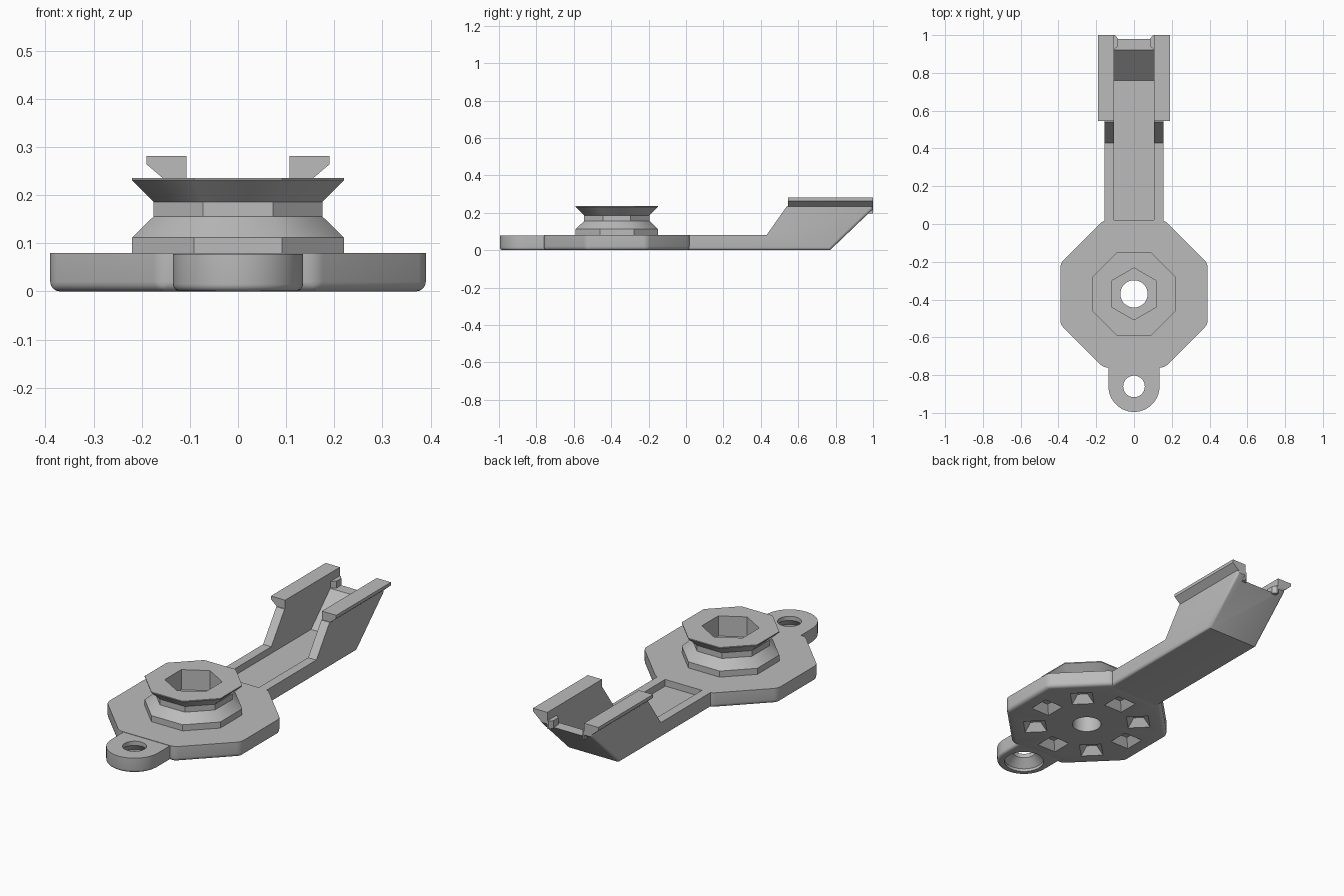
import bpy, bmesh
from math import radians, cos, sin, pi
from mathutils import Matrix, Vector

cube = bpy.data.objects.get("Cube")
if cube:
    bpy.data.objects.remove(cube)

GREY = (0.5, 0.5, 0.5, 1)
mat = bpy.data.materials.new("plain grey")
mat.use_nodes = True
mat.diffuse_color = GREY
mat.node_tree.nodes["Principled BSDF"].inputs["Base Color"].default_value = GREY

HUB = Vector((0, -0.37, 0))
TAB = Vector((0, -0.86, 0))


def finish(name, bm):
    bmesh.ops.recalc_face_normals(bm, faces=bm.faces)
    mesh = bpy.data.meshes.new(name)
    bm.to_mesh(mesh)
    bm.free()
    mesh.materials.append(mat)
    obj = bpy.data.objects.new(name, mesh)
    bpy.context.collection.objects.link(obj)
    return obj


def prism(name, points, span, axis="z", round_rule=None, radius=0.015):
    """Extrude a flat outline along an axis, rounding the edges picked by a rule."""
    place = {"x": lambda a, b, t: (t, a, b),
             "y": lambda a, b, t: (a, t, b),
             "z": lambda a, b, t: (a, b, t)}[axis]
    bm = bmesh.new()
    ends = [[bm.verts.new(place(a, b, t)) for a, b in points] for t in span]
    n = len(points)
    for ring in ends:
        bm.faces.new(ring)
    for i in range(n):
        j = (i + 1) % n
        bm.faces.new((ends[0][i], ends[0][j], ends[1][j], ends[1][i]))
    bmesh.ops.recalc_face_normals(bm, faces=bm.faces)
    if round_rule:
        edges = [e for e in bm.edges if round_rule(e.verts[0].co, e.verts[1].co)]
        bmesh.ops.bevel(bm, geom=edges, offset=radius, segments=4, profile=0.5,
                        affect="EDGES", clamp_overlap=True)
    return finish(name, bm)


def polygon(sides, apothem, centre, turn=0.0):
    r = apothem / cos(pi / sides)
    return [(centre.x + r * cos(turn + 2 * pi * i / sides),
             centre.y + r * sin(turn + 2 * pi * i / sides)) for i in range(sides)]


def stack(name, sides, levels, centre, turn=0.0):
    """Regular cross-sections (apothem, height) joined into one solid."""
    bm = bmesh.new()
    rings = [[bm.verts.new((x, y, z)) for x, y in polygon(sides, a, centre, turn)]
             for a, z in levels]
    bm.faces.new(rings[0])
    bm.faces.new(rings[-1])
    for low, high in zip(rings, rings[1:]):
        for i in range(sides):
            j = (i + 1) % sides
            bm.faces.new((low[i], low[j], high[j], high[i]))
    return finish(name, bm)


def cut(target, *cutters):
    for cutter in cutters:
        mod = target.modifiers.new("cut", "BOOLEAN")
        mod.operation = "DIFFERENCE"
        mod.solver = "EXACT"
        mod.object = cutter
        bpy.context.view_layer.objects.active = target
        bpy.ops.object.modifier_apply(modifier=mod.name)
        bpy.data.objects.remove(cutter)


def smooth(obj):
    bpy.ops.object.select_all(action="DESELECT")
    obj.select_set(True)
    bpy.context.view_layer.objects.active = obj
    bpy.ops.object.shade_smooth_by_angle(angle=radians(32))


def bolt_hole():
    return stack("hole_cutter", 48, [(0.072, -0.1), (0.072, 0.4)], HUB)


# Octagonal base plate with rounded corners and lower rim
plate = prism("base_plate", polygon(8, 0.39, HUB, pi / 8), (0, 0.08),
              round_rule=lambda a, b: min(a.z, b.z) < 0.001, radius=0.02)
cut(plate, bolt_hole())

# Ring of tapered pockets in the underside
for k in range(8):
    turn = k * pi / 4
    spot = HUB + Matrix.Rotation(turn, 3, "Z") @ Vector((0.26, 0, 0))
    cut(plate, stack("pocket_cutter", 4, [(0.07, -0.02), (0.025, 0.04)],
                     spot, turn + pi / 4))
smooth(plate)

# Octagonal spool with a hexagonal nut pocket
spool = stack("spool", 8, [(0.22, 0.08), (0.22, 0.112), (0.175, 0.156),
                           (0.175, 0.186), (0.22, 0.231), (0.22, 0.236)], HUB, pi / 8)
cut(spool, stack("nut_cutter", 6, [(0.119, 0.13), (0.119, 0.4)], HUB, pi / 6),
    bolt_hole())
smooth(spool)

# Rounded mounting tab with a countersunk hole
arc = [(TAB.x + 0.135 * cos(pi + pi * i / 32), TAB.y + 0.135 * sin(pi + pi * i / 32))
       for i in range(33)]
tab = prism("mounting_tab", arc + [(0.135, -0.73), (-0.135, -0.73)], (0, 0.078),
            round_rule=lambda a, b: max(a.z, b.z) < 0.001 and min(a.y, b.y) < -0.74)
cut(tab, stack("countersink_cutter", 48, [(0.098, -0.02), (0.098, 0.015), (0.057, 0.056),
                                          (0.057, 0.2)], TAB))
smooth(tab)


# Arm with an upswept end and an open channel
def under_edge(a, b):
    lengthwise = abs(a.x - b.x) < 0.001
    return lengthwise and all(v.z < 0.23 * max(0, v.y - 0.76) / 0.23 + 0.001 for v in (a, b))


side = [(-0.03, 0), (0.77, 0), (1, 0.22), (1, 0.236), (0.54, 0.236), (0.43, 0.08), (-0.03, 0.08)]
arm = prism("arm", side, (-0.155, 0.155), "x", under_edge)
channel = [(0.02, 0.045), (0.76, 0.045), (0.92, 0.2), (1.1, 0.2), (1.1, 0.5), (0.02, 0.5)]
cut(arm, prism("channel_cutter", channel, (-0.107, 0.107), "x"))
smooth(arm)

# Overhanging rails and small end stops on both sides
rail = [(0.107, 0.23), (0.15, 0.23), (0.19, 0.264), (0.19, 0.281), (0.107, 0.281)]
stop = [(0.11, 0.92), (0.11, 1.0), (0.1, 1.0), (0.085, 0.98), (0.085, 0.94)]
for label, s in (("left", 1), ("right", -1)):
    prism(label + "_rail", [(s * x, z) for x, z in rail], (0.545, 1.0), "y")
    prism(label + "_end_stop", [(s * x, y) for x, y in stop], (0.195, 0.236))
